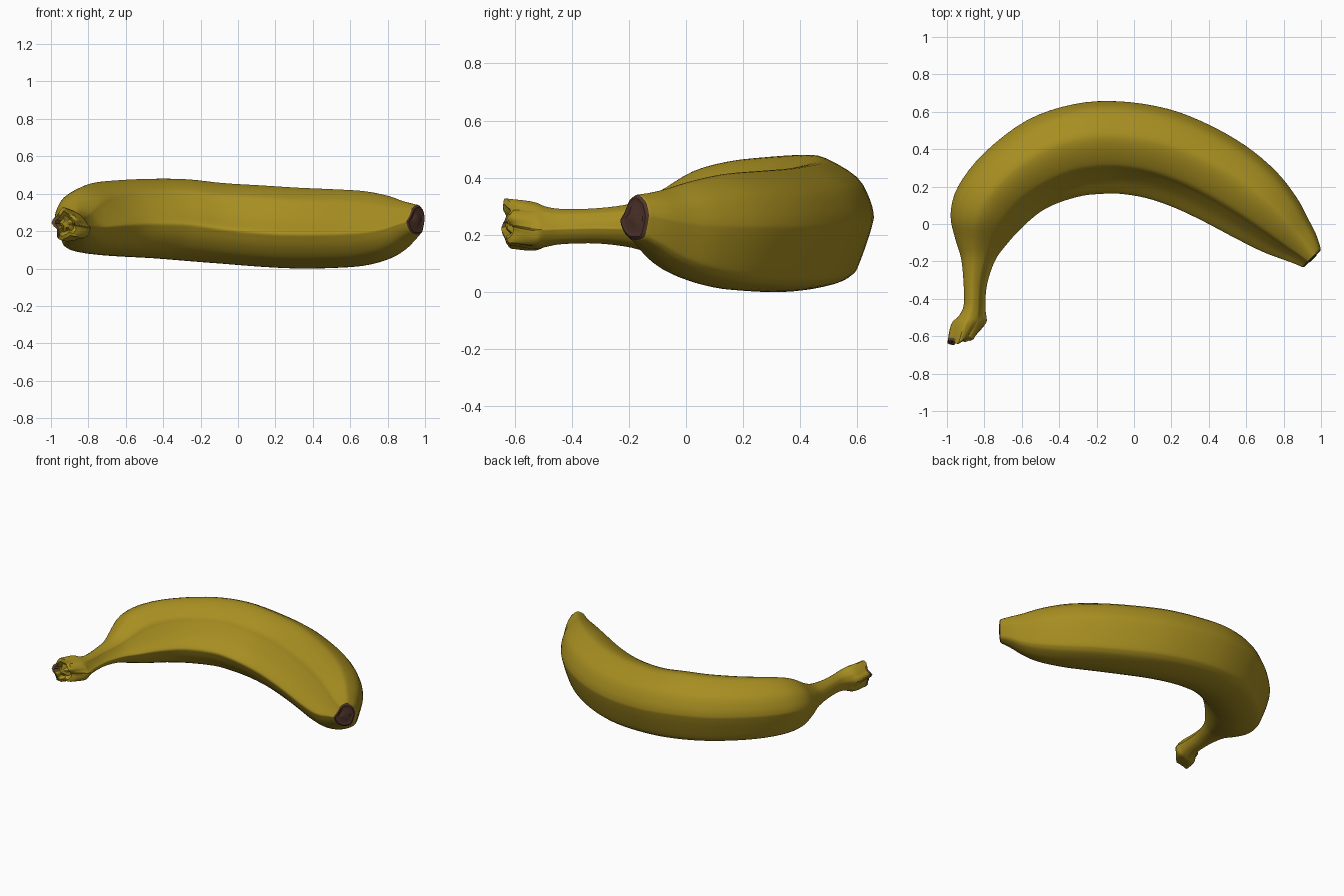
import bpy, bmesh, math, random
from mathutils import Vector

if "Cube" in bpy.data.objects:
    bpy.data.objects.remove(bpy.data.objects["Cube"])

random.seed(4)


def material(name, rgb):
    m = bpy.data.materials.new(name)
    m.diffuse_color = (*rgb, 1)
    m.use_nodes = True
    m.node_tree.nodes["Principled BSDF"].inputs["Base Color"].default_value = m.diffuse_color
    return m


def spline(a, b, c, d, t):
    return tuple(0.5 * (2*q + (r-p)*t + (2*p-5*q+4*r-s)*t*t + (3*q-p-3*r+s)*t**3)
                 for p, q, r, s in zip(a, b, c, d))


# Stations from stem to tip: outer x, y, inner x, y, bottom z, top z
stations = [
    (-.987, -.637, -.84, -.60, .16, .318),
    (-.97, -.535, -.787, -.53, .148, .31),
    (-.935, -.49, -.79, -.49, .158, .298),
    (-.91, -.43, -.795, -.43, .168, .29),
    (-.912, -.30, -.785, -.32, .17, .293),
    (-.925, -.18, -.745, -.20, .155, .31),
    (-.955, -.08, -.69, -.12, .125, .35),
    (-.98, .05, -.60, -.02, .09, .42),
    (-.94, .20, -.50, .065, .075, .455),
    (-.80, .38, -.40, .115, .065, .47),
    (-.57, .555, -.28, .15, .055, .478),
    (-.32, .64, -.19, .160, .04, .475),
    (-.08, .655, -.08, .162, .026, .455),
    (.18, .615, .06, .14, .010, .442),
    (.40, .53, .21, .09, .001, .43),
    (.60, .415, .37, .015, .003, .422),
    (.76, .28, .54, -.075, .015, .412),
    (.87, .14, .68, -.145, .048, .388),
    (.935, .02, .77, -.18, .095, .362),
    (.975, -.06, .84, -.205, .145, .348),
    (.998, -.13, .90, -.23, .182, .34),
]
# Cross-section with soft ridges: u towards the outer side, v up
section = [(1, .12), (.95, .35), (.78, .69), (.37, .97), (.15, 1), (-.1, .91),
           (-.34, .76), (-.43, .66), (-.50, .53), (-.72, .20), (-.95, -.05), (-1, -.14),
           (-.97, -.24), (-.84, -.50), (-.58, -.79), (-.15, -.97), (.2, -1), (.55, -.93),
           (.70, -.84), (.78, -.72), (.92, -.28), (.99, 0)]

n = len(section)
profile = [spline(*(section[(i + k) % n] for k in (-1, 0, 1, 2)), j / 3)
           for i in range(n) for j in range(3)]
N = len(profile)

rows = []
last = len(stations) - 1
for i in range(last):
    nb = [stations[min(max(i + k, 0), last)] for k in (-1, 0, 1, 2)]
    rows += [spline(*nb, j / 4) for j in range(4)]
rows.append(stations[-1])

bm = bmesh.new()
jag = [random.uniform(-.04, .04) for _ in range(N)]
rings = []
for r, (ox, oy, ix, iy, lo, hi) in enumerate(rows):
    outer, inner = Vector((ox, oy, 0)), Vector((ix, iy, 0))
    mid, half = (outer + inner) / 2, (outer - inner) / 2
    rough = max(0, 1 - r / 8)        # torn stem end fades into the smooth stem
    ring = []
    for u, v in profile:
        a = math.atan2(v, u)
        k = len(ring)
        s = 1 + rough * (.13 * math.sin(5 * a + 1) + jag[k])
        p = mid + half * u * s
        p.z = (lo + hi) / 2 + (hi - lo) / 2 * v * s
        if r < 3:
            p.y += .012 * math.sin(4 * a) * (1 - r / 3)
        ring.append(bm.verts.new(p))
    rings.append(ring)


def bridge(a, b, mat=0):
    for k in range(N):
        f = bm.faces.new((a[k], a[(k+1) % N], b[(k+1) % N], b[k]))
        f.material_index = mat


def cap(ring, push, steps, mat):
    """Close an end with shrinking rings, each (scale, offset along push)."""
    c = sum((v.co for v in ring), Vector()) / N
    base, prev = [v.co.copy() for v in ring], ring
    for s, d in steps:
        new = [bm.verts.new(c + (p - c) * s * random.uniform(.97, 1.03) + push * d)
               for p in base]
        bridge(prev, new, mat)
        prev = new
    tip = bm.verts.new(c + push * steps[-1][1])
    for k in range(N):
        bm.faces.new((prev[k], prev[(k+1) % N], tip)).material_index = mat


for a, b in zip(rings, rings[1:]):
    bridge(a, b)
# Torn stem end and dark blossom end
stem_dir, tip_dir = Vector((-.25, -.97, 0)), Vector((.70, -.71, 0))
cap(rings[0], stem_dir, [(.75, .008), (.5, -.012), (.25, .008)], 0)
cap(rings[-1], tip_dir, [(.86, .008), (.6, .003), (.3, .012)], 1)
for f in bm.faces:
    c = f.calc_center_median()
    if c.y < -.61 and c.x < -.955:
        f.material_index = 2          # dried corner of the stem
bmesh.ops.recalc_face_normals(bm, faces=bm.faces[:])

mesh = bpy.data.meshes.new("banana")
bm.to_mesh(mesh)
bm.free()
mesh.materials.append(material("ripe yellow", (.385, .27, .015)))
mesh.materials.append(material("dried brown", (.075, .033, .023)))
mesh.materials.append(material("stem brown", (.11, .06, .022)))
banana = bpy.data.objects.new("banana", mesh)
bpy.context.collection.objects.link(banana)
bpy.context.view_layer.objects.active = banana
banana.select_set(True)
bpy.ops.object.shade_smooth_by_angle(angle=math.radians(40))
